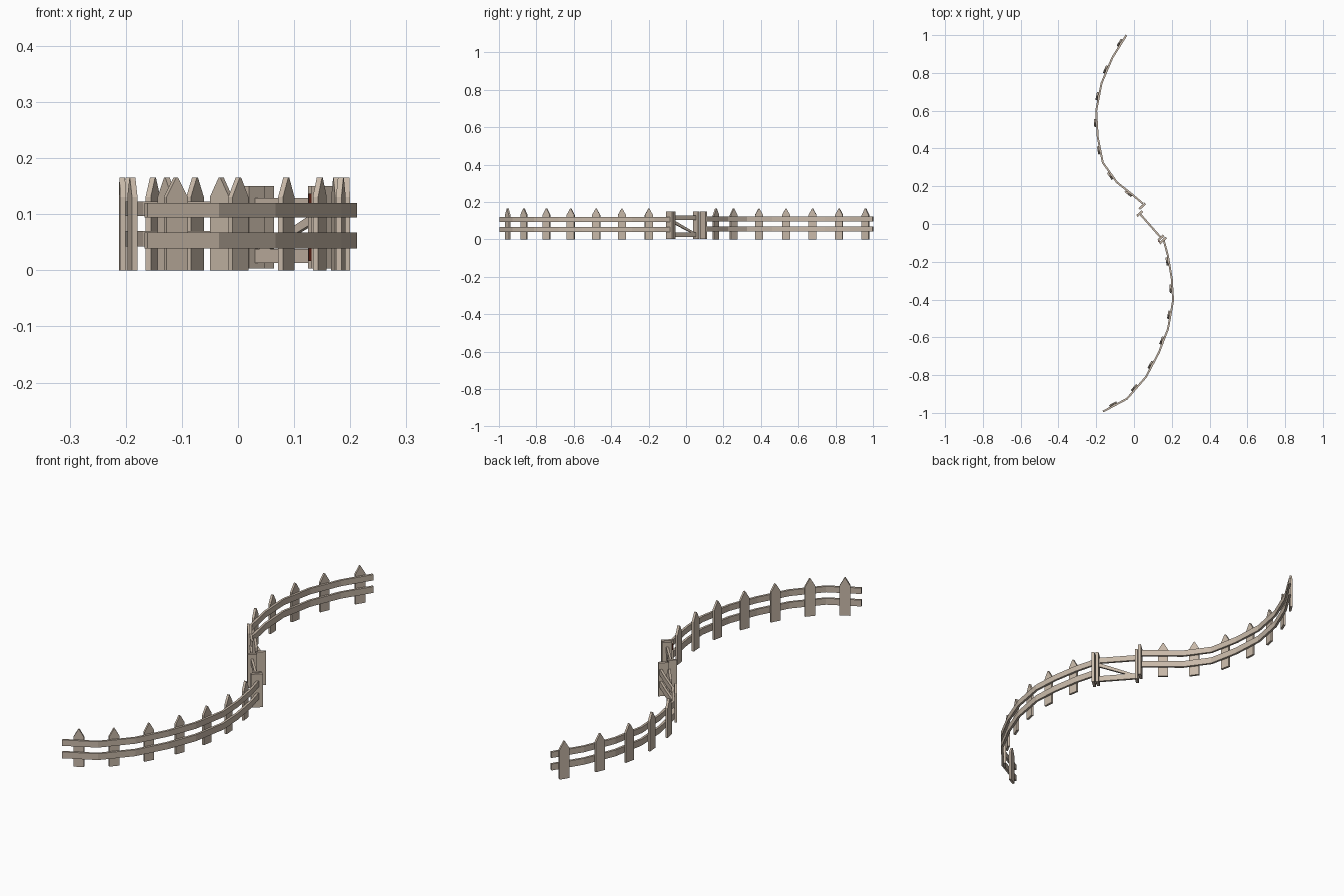
import bpy, bmesh, math
from mathutils import Vector

if "Cube" in bpy.data.objects:
    bpy.data.objects.remove(bpy.data.objects["Cube"])


def material(name, color):
    m = bpy.data.materials.new(name)
    m.diffuse_color = (*color, 1)
    m.use_nodes = True
    m.node_tree.nodes["Principled BSDF"].inputs["Base Color"].default_value = m.diffuse_color
    return m


wood = material("weathered wood", (0.58, 0.485, 0.395))
rust = material("rusty iron", (0.11, 0.016, 0.008))


def finish(name, bm, mat):
    bmesh.ops.recalc_face_normals(bm, faces=bm.faces)
    me = bpy.data.meshes.new(name)
    bm.to_mesh(me)
    bm.free()
    me.materials.append(mat)
    ob = bpy.data.objects.new(name, me)
    bpy.context.collection.objects.link(ob)


def slab(name, outline, origin, along, thick, mat=wood):
    """Extrude an outline (distance along, z) by thick, centred on the plane."""
    d = Vector((along[0], along[1], 0)).normalized()
    n = Vector((-d.y, d.x, 0)) * thick / 2
    o = Vector((origin[0], origin[1], 0))
    bm = bmesh.new()
    a, b = [[bm.verts.new(o + d * u + Vector((0, 0, z)) + n * s)
             for u, z in outline] for s in (1, -1)]
    bm.faces.new(a)
    bm.faces.new(b[::-1])
    for i in range(len(a)):
        j = (i + 1) % len(a)
        bm.faces.new((a[i], b[i], b[j], a[j]))
    finish(name, bm, mat)


def rect(u0, u1, z0, z1):
    return [(u0, z0), (u1, z0), (u1, z1), (u0, z1)]


def rail(name, path, z0, z1, thick=0.01):
    """Bent board with mitred corners following the path."""
    pts = [Vector(p) for p in path]
    bm = bmesh.new()
    rings = []
    for i, p in enumerate(pts):
        d0 = (p - pts[i - 1]).normalized() if i else None
        d1 = (pts[i + 1] - p).normalized() if i < len(pts) - 1 else None
        d = ((d0 or d1) + (d1 or d0)).normalized()
        n = Vector((-d.y, d.x)) * thick / 2
        rings.append([bm.verts.new((p.x + n.x * s, p.y + n.y * s, z))
                      for s, z in ((1, z0), (-1, z0), (-1, z1), (1, z1))])
    for r, q in zip(rings, rings[1:]):
        for k in range(4):
            m = (k + 1) % 4
            bm.faces.new((r[k], r[m], q[m], q[k]))
    bm.faces.new(rings[0])
    bm.faces.new(rings[-1])
    finish(name, bm, wood)


W = 0.0215
PICKET = [(-W, 0), (W, 0), (W, 0.131), (0.002, 0.165), (-0.002, 0.165), (-W, 0.131)]


def fence(name, path, picket_ys, lift):
    rail(name + "_lower_rail", path, 0.039 + lift, 0.067 + lift)
    rail(name + "_upper_rail", path, 0.094 + lift, 0.120 + lift)
    # pointed pickets on the -x side of the rails
    for k, y in enumerate(picket_ys):
        for p, q in zip(path, path[1:]):
            if p[1] >= y >= q[1]:
                d = (Vector(q) - Vector(p)).normalized()
                c = Vector(p).lerp(Vector(q), (p[1] - y) / (p[1] - q[1]))
                c += Vector((d.y, -d.x)) * 0.01
                slab(f"{name}_picket_{k}", PICKET, c, d, 0.01)
                break


# the two curved fence runs, listed from back to front
back_path = [(-0.04, 1.0), (-0.115, 0.88), (-0.172, 0.745), (-0.2, 0.6),
             (-0.192, 0.46), (-0.165, 0.325), (-0.09, 0.22), (-0.02, 0.165),
             (0.047, 0.108)]
front_path = [(0.157, -0.085), (0.18, -0.17), (0.2, -0.29), (0.207, -0.405),
              (0.18, -0.555), (0.132, -0.68), (0.063, -0.81),
              (-0.037, -0.925), (-0.164, -0.993)]
fence("back_fence", back_path, (0.955, 0.815, 0.675, 0.535, 0.392, 0.26, 0.168), 0.003)
fence("front_fence", front_path, (-0.197, -0.342, -0.482, -0.62, -0.75, -0.873, -0.962), 0)

# gate: upright boards set across the opening
latch, hinge = Vector((0.03, 0.055)), Vector((0.143, -0.073))
gate_dir = (hinge - latch).normalized()
length = (hinge - latch).length
across = (-gate_dir.y, gate_dir.x)
for name, pos, half in (("latch_post", (0.044, 0.094), 0.022),
                        ("latch_stile", latch, 0.019),
                        ("hinge_stile", hinge, 0.019),
                        ("hinge_post", (0.153, -0.087), 0.024)):
    slab(name, rect(-half, half, 0.003, 0.15), pos, across, 0.012)

# gate rails and diagonal brace
slab("gate_upper_rail", rect(0, length, 0.104, 0.129), latch, gate_dir, 0.01)
slab("gate_lower_rail", rect(0, length, 0.013, 0.038), latch, gate_dir, 0.01)
slab("gate_brace", [(0.012, 0.036), (0.04, 0.036), (length, 0.088), (length, 0.106)],
     latch, gate_dir, 0.009)

# hinges
for k, (z0, z1) in enumerate(((0.017, 0.043), (0.112, 0.137))):
    slab(f"hinge_{k}", rect(-0.009, 0.009, z0, z1), (0.134, -0.095), gate_dir, 0.006, rust)
